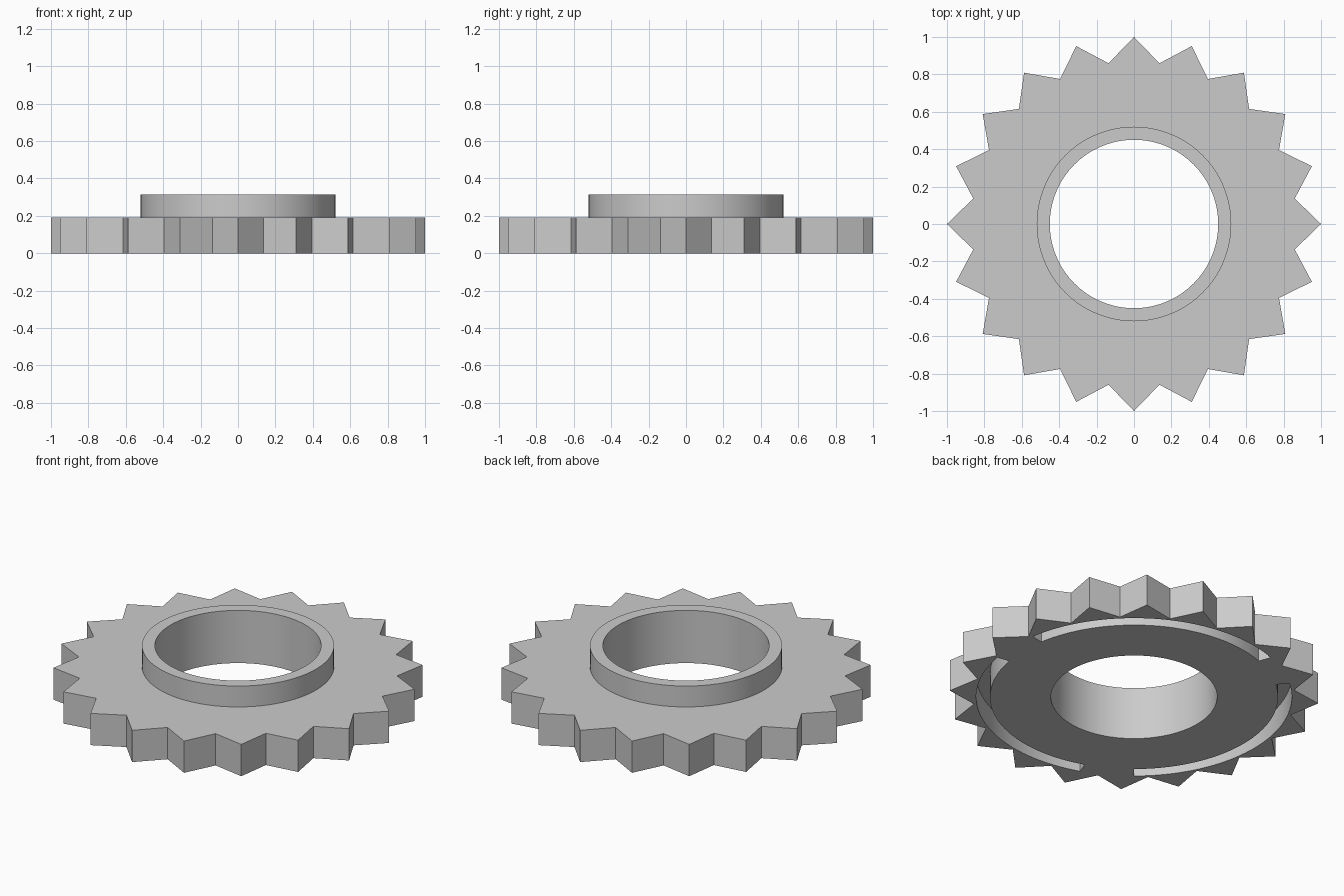
import bpy, bmesh
from math import sin, cos, radians

TEETH = 20
TIP_R, VALLEY_R = 1.0, 0.87
HUB_R, BORE_R = 0.52, 0.45
PLATE_H, TOTAL_H = 0.19, 0.315
SLOT_IN, SLOT_OUT, SLOT_DEPTH = 0.78, 0.855, 0.14
SLOT_SPAN, SLOTS = 100, 3

if "Cube" in bpy.data.objects:
    bpy.data.objects.remove(bpy.data.objects["Cube"], do_unlink=True)

steel = bpy.data.materials.new("steel_grey")
steel.use_nodes = True
grey = (0.6, 0.6, 0.6, 1)
steel.diffuse_color = grey
steel.node_tree.nodes["Principled BSDF"].inputs["Base Color"].default_value = grey


def polar(r, deg):
    return r * cos(radians(deg)), r * sin(radians(deg))


def circle(r, sides=128):
    return [polar(r, 360 * i / sides) for i in range(sides)]


def prism(name, outline, z0, z1):
    """Extrude a closed xy outline from z0 up to z1."""
    bm = bmesh.new()
    face = bm.faces.new([bm.verts.new((x, y, z0)) for x, y in outline])
    top = bmesh.ops.extrude_face_region(bm, geom=[face])["geom"]
    verts = [v for v in top if isinstance(v, bmesh.types.BMVert)]
    bmesh.ops.translate(bm, vec=(0, 0, z1 - z0), verts=verts)
    bmesh.ops.recalc_face_normals(bm, faces=bm.faces)
    mesh = bpy.data.meshes.new(name)
    bm.to_mesh(mesh)
    bm.free()
    mesh.materials.append(steel)
    obj = bpy.data.objects.new(name, mesh)
    bpy.context.collection.objects.link(obj)
    return obj


def combine(target, tool, operation):
    mod = target.modifiers.new(tool.name, 'BOOLEAN')
    mod.operation, mod.solver, mod.object = operation, 'EXACT', tool
    tool.hide_render = True


# Toothed plate
points = []
for i in range(TEETH):
    step = 360 / TEETH
    points += [polar(TIP_R, i * step), polar(VALLEY_R, (i + 0.5) * step)]
gear = prism("toothed_ring", points, 0, PLATE_H)

# Raised hub and through bore
tools = [prism("hub", circle(HUB_R), PLATE_H / 2, TOTAL_H),
         prism("bore_cutter", circle(BORE_R), -0.1, TOTAL_H + 0.1)]
combine(gear, tools[0], 'UNION')
combine(gear, tools[1], 'DIFFERENCE')

# Curved slots in the underside, separated by three bridges
for n in range(SLOTS):
    start = n * 360 / SLOTS + (360 / SLOTS - SLOT_SPAN) / 2
    angles = [start + SLOT_SPAN * i / 36 for i in range(37)]
    outline = [polar(SLOT_OUT, a) for a in angles]
    outline += [polar(SLOT_IN, a) for a in reversed(angles)]
    slot = prism("slot_cutter_%d" % n, outline, -0.1, SLOT_DEPTH)
    combine(gear, slot, 'DIFFERENCE')
    tools.append(slot)

# Bake the cuts and drop the helpers
bpy.context.view_layer.update()
graph = bpy.context.evaluated_depsgraph_get()
baked = bpy.data.meshes.new_from_object(gear.evaluated_get(graph))
gear.modifiers.clear()
gear.data = baked
for tool in tools:
    bpy.data.objects.remove(tool, do_unlink=True)

bpy.ops.object.select_all(action='DESELECT')
gear.select_set(True)
bpy.context.view_layer.objects.active = gear
bpy.ops.object.shade_smooth_by_angle(angle=radians(25))
